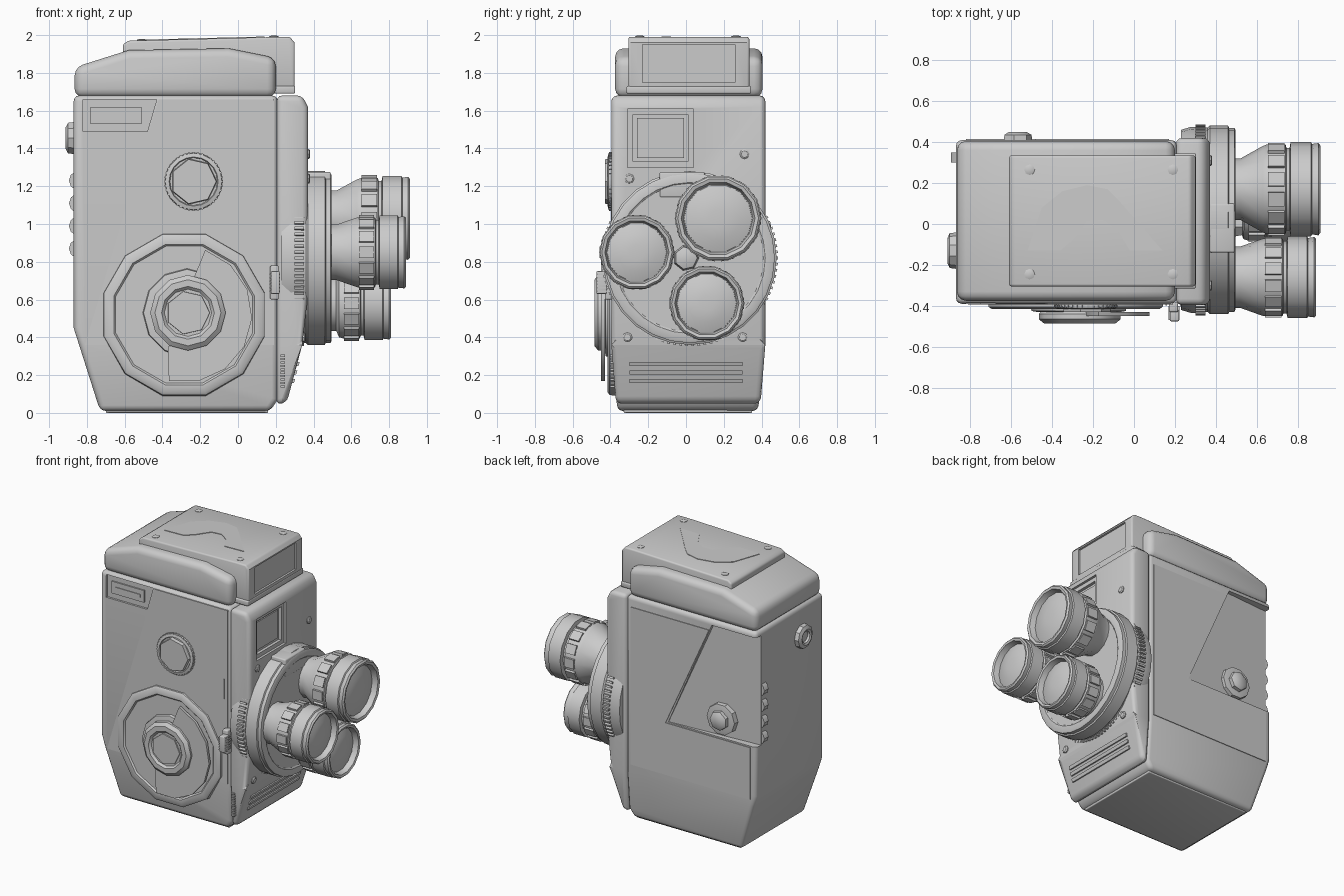
import bpy, bmesh
from math import sin, cos, pi, radians
from mathutils import Matrix, Vector

if "Cube" in bpy.data.objects:
    bpy.data.objects.remove(bpy.data.objects["Cube"], do_unlink=True)

GREY = (0.6, 0.6, 0.6, 1)
grey = bpy.data.materials.new("light_grey")
grey.use_nodes = True
grey.diffuse_color = GREY
grey.node_tree.nodes["Principled BSDF"].inputs["Base Color"].default_value = GREY


def place(axis, u, v, t):
    """Map a flat point (u, v) and a depth t along the given axis to 3D."""
    return Vector({"x": (t, u, v), "y": (u, t, v), "z": (u, v, t)}[axis])


def activate(obj):
    bpy.ops.object.select_all(action="DESELECT")
    obj.select_set(True)
    bpy.context.view_layer.objects.active = obj


def finish(name, bm, bevel=0, segments=3):
    bmesh.ops.recalc_face_normals(bm, faces=bm.faces)
    mesh = bpy.data.meshes.new(name)
    bm.to_mesh(mesh)
    bm.free()
    mesh.materials.append(grey)
    obj = bpy.data.objects.new(name, mesh)
    bpy.context.collection.objects.link(obj)
    activate(obj)
    if bevel:
        mod = obj.modifiers.new("bevel", "BEVEL")
        mod.width, mod.segments = bevel, segments
        mod.limit_method, mod.angle_limit = "ANGLE", radians(40)
        bpy.ops.object.modifier_apply(modifier="bevel")
    bpy.ops.object.shade_smooth_by_angle(angle=radians(35))
    return obj


def prism(name, axis, pts, a, b, bevel=0, taper=None, adjust=None):
    """Extrude an outline from depth a to b; taper narrows the foot."""
    bm = bmesh.new()
    face = bm.faces.new([bm.verts.new(place(axis, u, v, a)) for u, v in pts])
    ext = bmesh.ops.extrude_face_region(bm, geom=[face])
    moved = [g for g in ext["geom"] if isinstance(g, bmesh.types.BMVert)]
    bmesh.ops.translate(bm, verts=moved, vec=place(axis, 0, 0, b - a))
    if taper:
        geom = bm.verts[:] + bm.edges[:] + bm.faces[:]
        bmesh.ops.bisect_plane(bm, geom=geom, plane_co=(0, 0, taper), plane_no=(0, 0, 1))
        for v in bm.verts:
            if v.co.z < taper - 0.01:
                v.co.y *= 1 - 0.07 * (taper - v.co.z) / taper
    if adjust:
        for v in bm.verts:
            adjust(v)
    return finish(name, bm, bevel)


def rect(u0, u1, v0, v1):
    return [(u0, v0), (u1, v0), (u1, v1), (u0, v1)]


def lathe(name, axis, centre, profile, sides=12, turn=0.0):
    """Turn a (depth, radius) profile around an axis."""
    bm = bmesh.new()
    rings = []
    for t, r in profile:
        angles = [2 * pi * (i + turn) / sides for i in range(sides)]
        rings.append([bm.verts.new(place(axis, centre[0] + r * cos(a), centre[1] + r * sin(a), t))
                      for a in angles])
    for lo, hi in zip(rings, rings[1:]):
        for i in range(sides):
            j = (i + 1) % sides
            bm.faces.new((lo[i], lo[j], hi[j], hi[i]))
    bm.faces.new(rings[0])
    bm.faces.new(rings[-1])
    return finish(name, bm)


def teeth(name, axis, centre, r, t0, t1, count, width):
    """Ring of small grip blocks."""
    bm = bmesh.new()
    spin = place(axis, 0, 0, 1)
    for i in range(count):
        size = place(axis, 0.03, width, t1 - t0)
        mat = (Matrix.Translation(place(axis, *centre, (t0 + t1) / 2))
               @ Matrix.Rotation(2 * pi * i / count, 4, spin)
               @ Matrix.Translation(place(axis, r, 0, 0)) @ Matrix.Diagonal((*size, 1)))
        bmesh.ops.create_cube(bm, size=1, matrix=mat)
    return finish(name, bm)


def cut(obj, axis, pts, a, b, adjust=None):
    cutter = prism("cutter", axis, pts, a, b, adjust=adjust)
    cutter.hide_render = True
    mod = obj.modifiers.new("cut", "BOOLEAN")
    mod.operation, mod.solver, mod.object = "DIFFERENCE", "EXACT", cutter
    activate(obj)
    bpy.ops.object.modifier_apply(modifier="cut")
    bpy.data.objects.remove(cutter, do_unlink=True)
    bpy.ops.object.shade_smooth_by_angle(angle=radians(35))


# Main housing with nameplate recess and sloped side recess
body = prism("body", "y", [(-.73, .01), (.17, .01), (.21, .07), (.21, 1.68), (-.87, 1.68), (-.87, .45)],
             -.39, .41, .03, taper=.36)
cut(body, "y", [(-.82, 1.49), (-.48, 1.49), (-.43, 1.66), (-.82, 1.66)], -.5, -.375)


def slope_floor(v):
    if v.co.y < .45:
        v.co.y = .405 + .07 * (v.co.x + .14)


cut(body, "y", [(-.95, .82), (-.14, .82), (-.5, 1.64), (-.95, 1.64)], .4, .5, slope_floor)
prism("nameplate", "y", rect(-.78, -.51, 1.53, 1.62), -.385, -.37)
prism("nameplate_strip", "y", rect(-.75, -.54, 1.56, 1.585), -.39, -.37)
prism("right_side_panel", "y", [(-.81, .36), (.19, .36), (.19, 1.66), (-.42, 1.66)], -.394, -.38)
prism("left_side_panel", "y", [(.17, .42), (.17, 1.6), (-.48, 1.6), (-.12, .81), (-.82, .81), (-.82, .42)],
      .4, .415)
prism("panel_slot", "y", rect(.155, .162, .99, 1.14), -.398, -.38)

# Front housing with square window and louvers
front = prism("front_housing", "y", [(.205, .04), (.26, .06), (.34, .36), (.37, .62), (.37, 1.62),
                                     (.34, 1.68), (.205, 1.68)], -.395, .42, .03, taper=.36)
cut(front, "x", rect(-.31, .04, 1.3, 1.61), .352, .5)
cut(front, "x", rect(-.28, .01, 1.33, 1.58), .33, .5)
prism("window_glass", "x", rect(-.26, -.01, 1.35, 1.56), .325, .338)
for z in (.17, .215, .26):
    x = .26 + .08 * (z - .06) / .3
    prism("louver", "y", [(x - .02, z - .012), (x + .006, z - .012), (x + .014, z + .01), (x - .02, z + .01)],
          -.3, .3)
for y, z, x in ((.31, 1.37, .37), (-.3, 1.24, .37), (-.31, .4, .345), (.3, .4, .345)):
    lathe("front_screw", "x", (y, z), [(x - .03, .026), (x + .006, .026), (x + .012, .018)], 8)

# Upper cap and finder box
prism("cap", "y", [(-.865, 1.67), (.2, 1.67), (.2, 1.88), (-.05, 1.93), (-.58, 1.92), (-.865, 1.83)],
      -.375, .405, .045)
finder = prism("finder_box", "y", [(-.61, 1.8), (.1, 1.7), (.3, 1.7), (.3, 1.96), (.275, 1.99), (.2, 1.99),
                                   (-.58, 1.97), (-.61, 1.95)], -.305, .335, .012)
cut(finder, "x", rect(-.23, .26, 1.75, 1.95), .285, .4)
prism("finder_lip", "x", rect(-.315, .345, 1.69, 1.73), .1, .303, .008)


def follow_top(v):
    v.co.z += .0256 * (v.co.x - .2)


prism("top_plate", "z", [(-.52, -.13), (-.45, .08), (-.35, .16), (-.23, .19), (-.13, .17), (-.07, .11), (.14, -.13),
                         (-.02, -.13), (-.08, -.03), (-.15, .02), (-.23, .015), (-.3, -.08), (-.36, -.13)],
      1.98, 1.994, adjust=follow_top)
for x in (-.51, .19):
    for y in (-.245, .265):
        z = 1.99 + .0256 * (x - .2)
        lathe("top_screw", "z", (x, y), [(z - .02, .026), (z + .003, .026), (z + .007, .016)], 8)

# Turret
HUB = (.02, .82)
lathe("turret", "x", HUB, [(.23, .44), (.28, .455), (.36, .45), (.37, .46), (.46, .46), (.465, .45), (.49, .45),
                           (.495, .44), (.495, .4), (.488, .39)], 28)
lathe("turret_hub", "x", (0, .82), [(.48, .07), (.53, .06), (.54, .03)], 7)
prism("turret_tab", "y", rect(.37, .492, 1.14, 1.275), -.14, .1, .01)
teeth("turret_grip", "x", HUB, .452, .3, .35, 90, .014)


# Three lenses: stem, grip ring, barrel and recessed glass
def lens(y, z, r, ring, end):
    c = (y, z)
    lathe("lens_barrel", "x", c, [(.47, .15), (.52, .15), (ring - .02, r * .92), (ring, r * .95), (ring + .09, r * .95),
                                  (ring + .095, r * .88), (ring + .11, r * .88), (ring + .115, r), (end - .045, r),
                                  (end - .04, r * .96), (end - .01, r * .98), (end, r * .93),
                                  (end - .005, r * .85), (end - .045, r * .8)], 14)
    lathe("lens_glass", "x", c, [(end - .06, r * .8), (end - .042, r * .78), (end - .022, r * .5),
                                 (end - .016, r * .2)], 14)
    teeth("lens_grip", "x", c, r * .97 - .012, ring + .005, ring + .085, 14, r * .3)


lens(.17, 1.03, .23, .65, .91)
lens(-.26, .85, .2, .635, .89)
lens(.11, .58, .2, .555, .81)

# Winding disc, crank plate and knob
DISC = (-.285, .52)
lathe("winding_disc", "y", DISC, [(-.37, .445), (-.405, .44), (-.415, .425), (-.415, .385), (-.405, .375)], 12, .5)
lathe("winding_boss", "y", (-.27, .53), [(-.38, .24), (-.425, .23), (-.43, .2)], 12)
arc = [(DISC[0] + .36 * cos(a), DISC[1] + .36 * sin(a)) for a in [radians(72 - 25 * i) for i in range(8)]]
prism("crank_plate", "y", arc + [(-.37, .35), (-.2, .5), (-.24, .7)], -.45, -.43)
lathe("winding_knob", "y", (-.265, .53), [(-.4, .16), (-.44, .2), (-.465, .2), (-.485, .175), (-.485, .14),
                                          (-.47, .125)], 12)
lathe("knob_centre", "y", (-.265, .53), [(-.45, .12), (-.478, .115)], 7)

# Speed dial on the right side
lathe("speed_dial", "y", (-.235, 1.225), [(-.38, .155), (-.41, .15), (-.415, .13), (-.405, .125)], 20)
teeth("speed_dial_grip", "y", (-.235, 1.225), .14, -.408, -.395, 40, .012)
lathe("speed_dial_cap", "y", (-.235, 1.225), [(-.4, .125), (-.43, .12)], 7)

# Release lever and small knurled wheel
prism("release_lever", "y", rect(.17, .215, .6, .78), -.43, -.38, .008)
prism("release_tip", "y", rect(.175, .22, .63, .75), -.475, -.42, .006)
for i in range(6):
    prism("release_rib", "y", rect(.168, .222, .64 + .018 * i, .648 + .018 * i), -.47, -.4)
for i in range(10):
    prism("wheel_rib", "y", rect(.225, .25, .135 + .018 * i, .146 + .018 * i), -.403, -.37)

# Left side winding socket
lathe("socket_flange", "y", (-.57, .95), [(.35, .12), (.405, .115), (.41, .09)], 10)
lathe("socket_key", "y", (-.57, .95), [(.38, .075), (.435, .07), (.45, .045)], 7)

# Rear eyepiece and hinge
lathe("eyepiece", "x", (-.13, 1.455), [(-.86, .09), (-.9, .085), (-.912, .06), (-.905, .045), (-.89, .04)], 10)
for z in (.82, .94, 1.06, 1.18):
    prism("rear_hinge", "y", [(-.86, z), (-.885, z + .02), (-.895, z + .05), (-.885, z + .08), (-.86, z + .1)],
          .3, .35)

# Foot plate
prism("foot_plate", "z", rect(-.7, .16, -.33, .35), 0, .03, .006)
